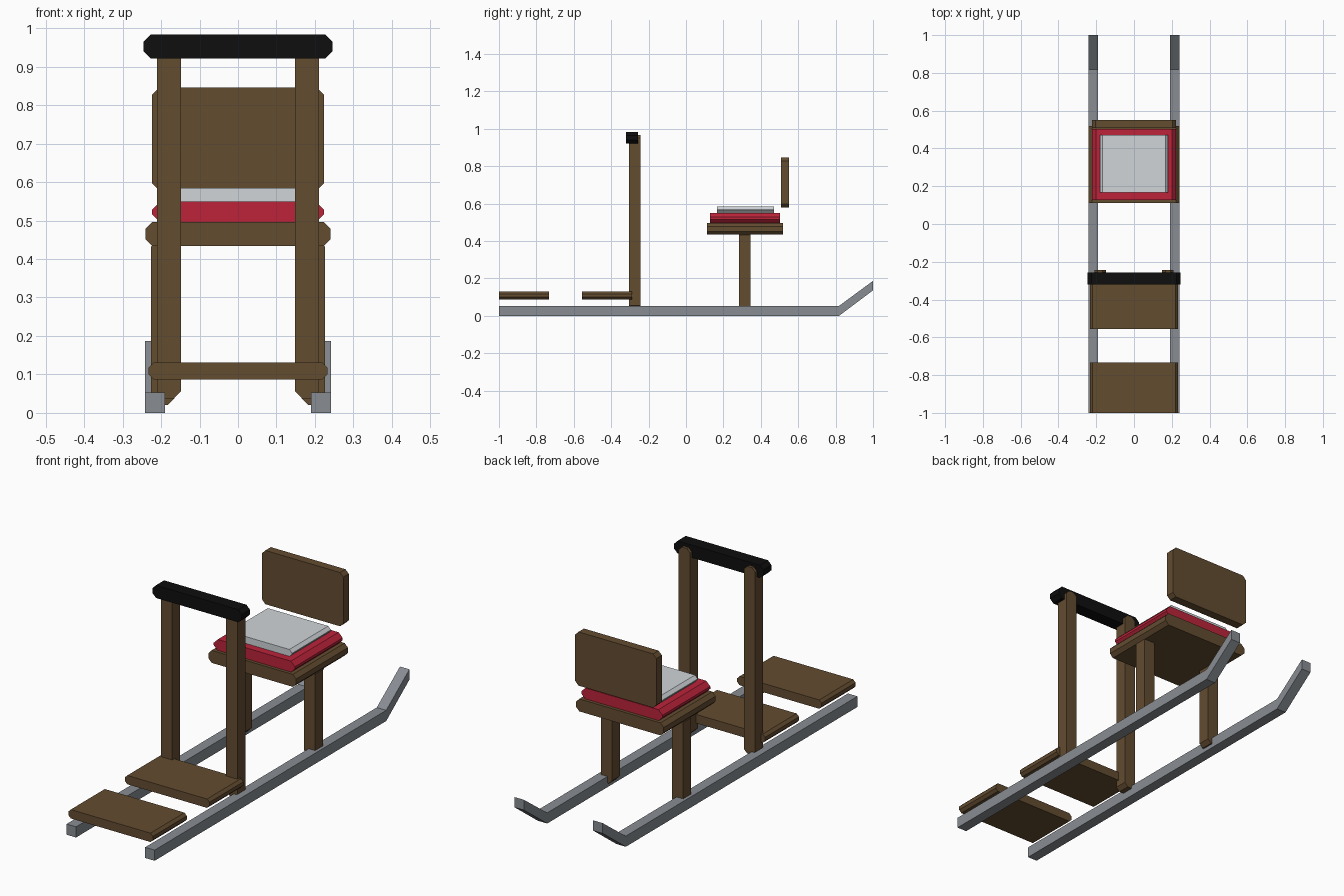
import bpy

if "Cube" in bpy.data.objects:
    bpy.data.objects.remove(bpy.data.objects["Cube"])


def material(name, rgb):
    # sRGB 0-255 to linear
    lin = [((c / 255 + 0.055) / 1.055) ** 2.4 if c > 10 else c / 255 / 12.92 for c in rgb]
    m = bpy.data.materials.new(name)
    m.diffuse_color = (*lin, 1)
    m.use_nodes = True
    m.node_tree.nodes["Principled BSDF"].inputs["Base Color"].default_value = m.diffuse_color
    return m


wood = material("brown wood", (99, 76, 48))
steel = material("grey steel", (136, 141, 147))
red = material("red cushion", (188, 36, 58))
silver = material("pale grey pad", (208, 213, 217))
black = material("black grip", (14, 14, 14))


def extrude(name, profile, axis, lo, hi, mat):
    """Extrude a 2D profile along x (profile in y,z) or along y (profile in x,z)."""
    def point(p, t):
        return (t, p[0], p[1]) if axis == "x" else (p[0], t, p[1])
    n = len(profile)
    verts = [point(p, lo) for p in profile] + [point(p, hi) for p in profile]
    faces = [tuple(range(n))[::-1], tuple(range(n, 2 * n))]
    faces += [(i, (i + 1) % n, n + (i + 1) % n, n + i) for i in range(n)]
    if axis == "y":
        faces = [f[::-1] for f in faces]
    mesh = bpy.data.meshes.new(name)
    mesh.from_pydata(verts, [], faces)
    mesh.materials.append(mat)
    obj = bpy.data.objects.new(name, mesh)
    bpy.context.collection.objects.link(obj)
    return obj


def plank(name, x, y, z, c, mat):
    """Box whose four edges along y are chamfered by c."""
    (x0, x1), (z0, z1) = x, z
    profile = [(x0 + c, z0), (x1 - c, z0), (x1, z0 + c), (x1, z1 - c),
               (x1 - c, z1), (x0 + c, z1), (x0, z1 - c), (x0, z0 + c)]
    return extrude(name, profile, "y", y[0], y[1], mat)


# Runners with upturned tips, and the posts standing on them
runner = [(-1, 0), (0.818, 0), (1, 0.136), (1, 0.187), (0.818, 0.053), (-1, 0.053)]
for side, s in (("left", -1), ("right", 1)):
    def span(a, b):
        return tuple(sorted((s * a, s * b)))
    extrude(side + "_runner", runner, "x", *span(0.19, 0.242), steel)
    plank(side + "_handle_post", span(0.148, 0.21), (-0.305, -0.243), (0.038, 0.968), 0.018, wood)
    plank(side + "_seat_post", span(0.165, 0.226), (0.283, 0.345), (0.02, 0.45), 0.018, wood)

# Handlebar
plank("handlebar", (-0.245, 0.245), (-0.321, -0.257), (0.921, 0.984), 0.019, black)

# Footboards
plank("front_footboard", (-0.232, 0.232), (-1, -0.733), (0.087, 0.131), 0.013, wood)
plank("rear_footboard", (-0.232, 0.232), (-0.556, -0.289), (0.087, 0.131), 0.013, wood)

# Seat, cushions and backrest
plank("seat", (-0.241, 0.241), (0.112, 0.519), (0.434, 0.496), 0.018, wood)
plank("cushion", (-0.223, 0.223), (0.128, 0.503), (0.494, 0.55), 0.022, red)
plank("pad", (-0.181, 0.181), (0.166, 0.471), (0.549, 0.584), 0.015, silver)
plank("backrest", (-0.223, 0.223), (0.508, 0.551), (0.579, 0.846), 0.018, wood)
